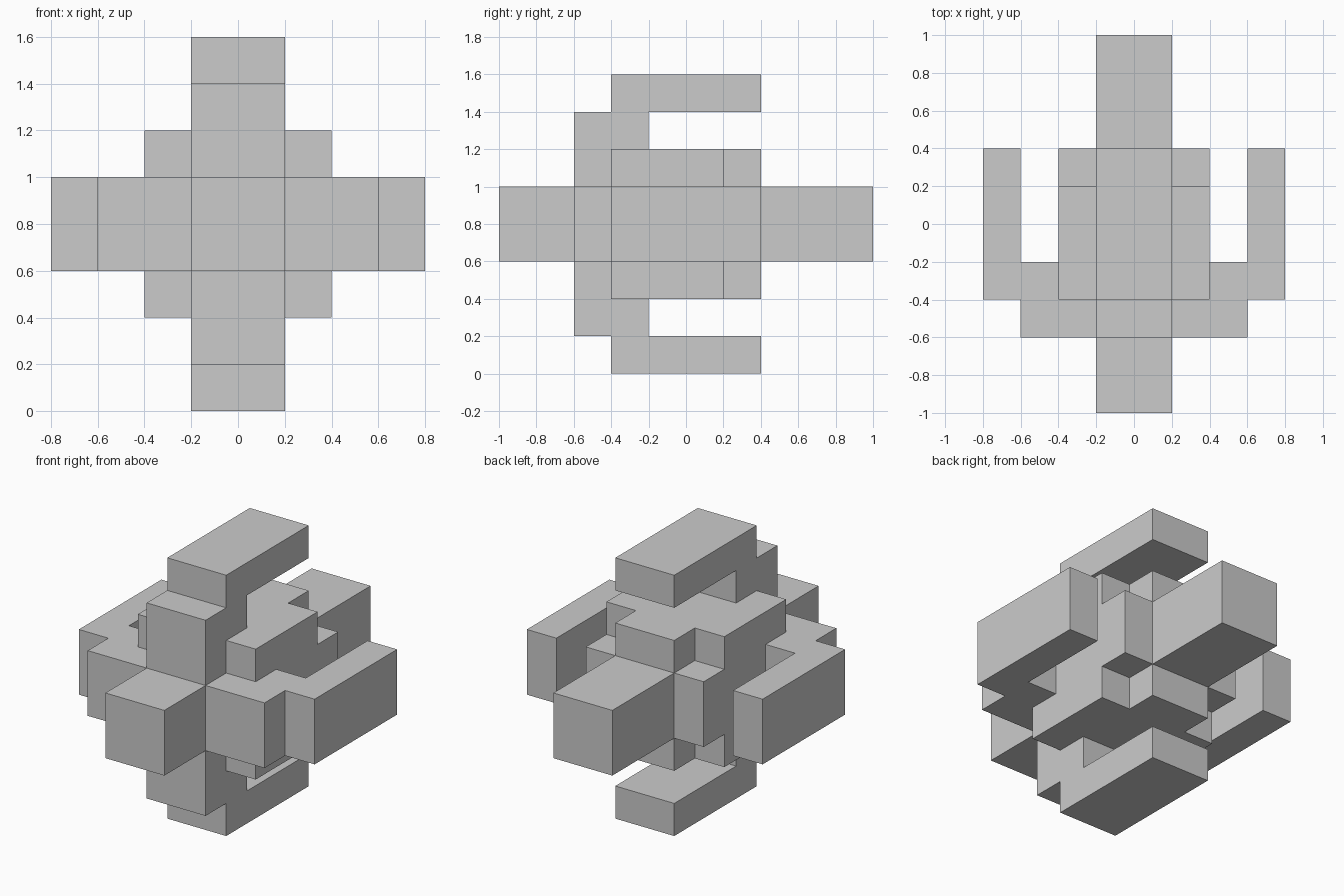
import bpy, bmesh, math
from mathutils import Matrix, Vector

if "Cube" in bpy.data.objects:
    bpy.data.objects.remove(bpy.data.objects["Cube"])

CENTRE = Matrix.Translation((0, 0, 0.8))


def prism(name, profile, matrix=Matrix()):
    """Extrude a flat profile along `offset`, then place it around the centre."""
    points, offset = profile
    bm = bmesh.new()
    face = bm.faces.new([bm.verts.new(p) for p in points])
    ext = bmesh.ops.extrude_face_region(bm, geom=[face])
    verts = [v for v in ext["geom"] if isinstance(v, bmesh.types.BMVert)]
    bmesh.ops.translate(bm, verts=verts, vec=Vector(offset))
    bmesh.ops.recalc_face_normals(bm, faces=bm.faces)
    bm.transform(CENTRE @ matrix)
    mesh = bpy.data.meshes.new(name)
    bm.to_mesh(mesh)
    bm.free()
    obj = bpy.data.objects.new(name, mesh)
    bpy.context.collection.objects.link(obj)
    return obj


def along_y(xz, y0, y1):
    return [(x, y0, z) for x, z in xz], (0, y1 - y0, 0)


def square(r):
    return [(-r, -r), (r, -r), (r, r), (-r, r)]


# Core: square block in front, cross-shaped block behind it
a, b = 0.2, 0.4
cross = [(-a, -b), (a, -b), (a, -a), (b, -a), (b, a), (a, a),
         (a, b), (-a, b), (-a, a), (-b, a), (-b, -a), (-a, -a)]
prism("core_block", along_y(square(b), -0.4, 0.2))
prism("core_cross", along_y(cross, 0.2, 0.4))

# Square bars sticking out at the front and back
prism("front_bar", along_y(square(a), -1.0, -0.4))
prism("back_bar", along_y(square(a), 0.4, 1.0))

# Four identical hooks around the core: an arm in front carrying an outer bar
hook = [(0.2, -0.6), (0.6, -0.6), (0.6, -0.4), (0.8, -0.4), (0.8, 0.4),
        (0.6, 0.4), (0.6, -0.2), (0.4, -0.2), (0.4, -0.4), (0.2, -0.4)]
hook_profile = [(x, y, -0.2) for x, y in hook], (0, 0, 0.4)
for i, side in enumerate(("right", "bottom", "left", "top")):
    prism(side + "_hook", hook_profile, Matrix.Rotation(i * math.pi / 2, 4, 'Y'))
